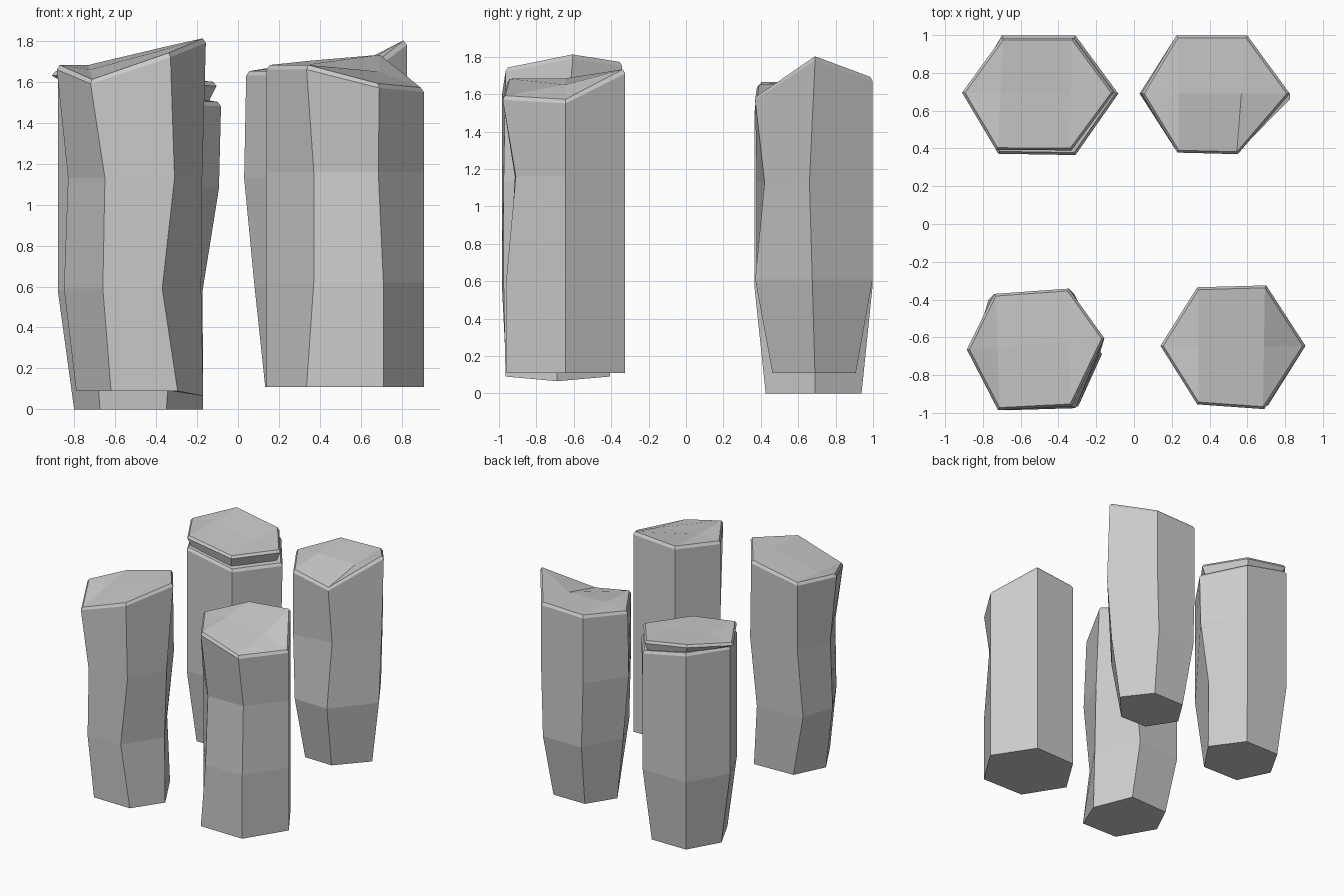
import bpy, bmesh
from mathutils import Vector

if "Cube" in bpy.data.objects:
    bpy.data.objects.remove(bpy.data.objects["Cube"])

# Corner order of every six-sided outline
L, FL, FR, R, BR, BL = range(6)


def add_mesh(name, rings):
    """Skin six-corner rings from bottom to top; the top is split by a ridge from L to R."""
    bm = bmesh.new()
    vs = [[bm.verts.new(p) for p in ring] for ring in rings]
    for low, high in zip(vs, vs[1:]):
        for i in range(6):
            j = (i + 1) % 6
            bm.faces.new((low[i], low[j], high[j], high[i]))
    bm.faces.new(vs[0][::-1])
    t = vs[-1]

    def ridge_point(a, b):
        p = (t[a].co + t[b].co) / 2
        k = (p.x - t[L].co.x) / (t[R].co.x - t[L].co.x)
        ridge = t[L].co.lerp(t[R].co, k)
        p.y = ridge.y
        p.z = p.z * 0.8 + ridge.z * 0.2
        return bm.verts.new(p)

    p, q = ridge_point(FL, BL), ridge_point(FR, BR)
    for f in ((t[L], t[FL], p), (t[L], p, t[BL]), (t[FL], t[FR], q, p),
              (p, q, t[BR], t[BL]), (t[FR], t[R], q), (q, t[R], t[BR])):
        bm.faces.new(f)
    bmesh.ops.recalc_face_normals(bm, faces=bm.faces[:])
    me = bpy.data.meshes.new(name)
    bm.to_mesh(me)
    bm.free()
    ob = bpy.data.objects.new(name, me)
    bpy.context.collection.objects.link(ob)


def scaled(outline, sx, sy):
    cx = sum(p[0] for p in outline) / 6
    cy = sum(p[1] for p in outline) / 6
    return [(cx + (x - cx) * sx, cy + (y - cy) * sy) for x, y in outline]


def column(name, outline, top_z, levels):
    """levels: (z, x scale, y scale, {corner: nudge}) from the bottom up."""
    rings = []
    for z, sx, sy, nudge in levels:
        ring = [Vector((x, y, z)) for x, y in scaled(outline, sx, sy)]
        for i, d in nudge.items():
            ring[i] += Vector(d).to_3d()
        rings.append(ring)
    # rim and narrow bevel
    rings.append([Vector((x, y, z)) for (x, y), z in zip(outline, top_z)])
    rings.append([Vector((x, y, z + 0.022))
                  for (x, y), z in zip(scaled(outline, 0.96, 0.96), top_z)])
    add_mesh(name, rings)


# Front left column, the most crooked one
column("front_left_column",
       [(-.885, -.665), (-.72, -.985), (-.33, -.965), (-.157, -.605), (-.345, -.342), (-.74, -.37)],
       [1.66, 1.59, 1.72, 1.79, 1.75, 1.66],
       [(.09, 1, 1, {L: (.095, 0), FL: (.1, .025), FR: (.035, 0), R: (-.013, -.085, -.025),
                     BR: (.02, -.065), BL: (.07, -.05)}),
        (.59, 1, 1, {L: (.035, 0), FL: (.06, 0), FR: (-.04, -.01), R: (-.023, -.08),
                     BR: (-.03, -.03), BL: (-.03, -.03)}),
        (1.13, 1, 1, {L: (.055, 0), FL: (.07, 0), FR: (.02, -.01), R: (-.018, -.06),
                      BR: (.03, -.03)})])

# Front right column, nearly straight
column("front_right_column",
       [(.14, -.645), (.335, -.955), (.69, -.98), (.908, -.645), (.70, -.325), (.335, -.335)],
       [1.66, 1.66, 1.57, 1.55, 1.71, 1.68],
       [(.11, 1, 1, {FR: (.02, .02)}),
        (.62, 1, 1, {FL: (.035, .01), FR: (.02, .02)}),
        (1.16, 1, 1, {FL: (.035, .04), FR: (-.005, .07)})])

# Back right column, tapered at the foot
column("back_right_column",
       [(.04, .69), (.225, .998), (.60, .998), (.825, .69), (.55, .37), (.23, .378)][:1]
       + [(.23, .378), (.55, .37), (.825, .69), (.60, .998), (.225, .998)],
       [1.63, 1.63, 1.57, 1.78, 1.67, 1.66],
       [(.11, .75, .71, {}),
        (.61, .92, 1, {L: (.01, 0), R: (0, -.015)}),
        (1.13, 1, 1, {L: (-.01, 0), FR: (0, .05), R: (0, -.03)})])

# Back left column, with a broken-off capstone
column("back_left_column",
       [(-.88, .69), (-.72, .372), (-.31, .365), (-.083, .69), (-.31, .998), (-.70, .998)],
       [1.59, 1.56, 1.49, 1.48, 1.52, 1.60],
       [(0, .79, .81, {R: (.0, 0)}),
        (.58, 1, 1, {R: (-.09, 0)}),
        (1.08, 1, 1, {R: (-.01, 0)})])

# Tilted capstone flaring out towards its top
cap = [(-.91, .695), (-.73, .392), (-.33, .39), (-.105, .695), (-.32, .985), (-.70, .985)]
cap_low = [1.605, 1.58, 1.49, 1.48, 1.52, 1.61]
cap_high = [1.63, 1.645, 1.585, 1.58, 1.60, 1.665]
add_mesh("back_left_capstone", [
    [Vector((x, y, z)) for (x, y), z in zip(scaled(cap, .88, .94), cap_low)],
    [Vector((x, y, z)) for (x, y), z in zip(cap, cap_high)],
    [Vector((x, y, z + .02)) for (x, y), z in zip(scaled(cap, .96, .96), cap_high)]])
